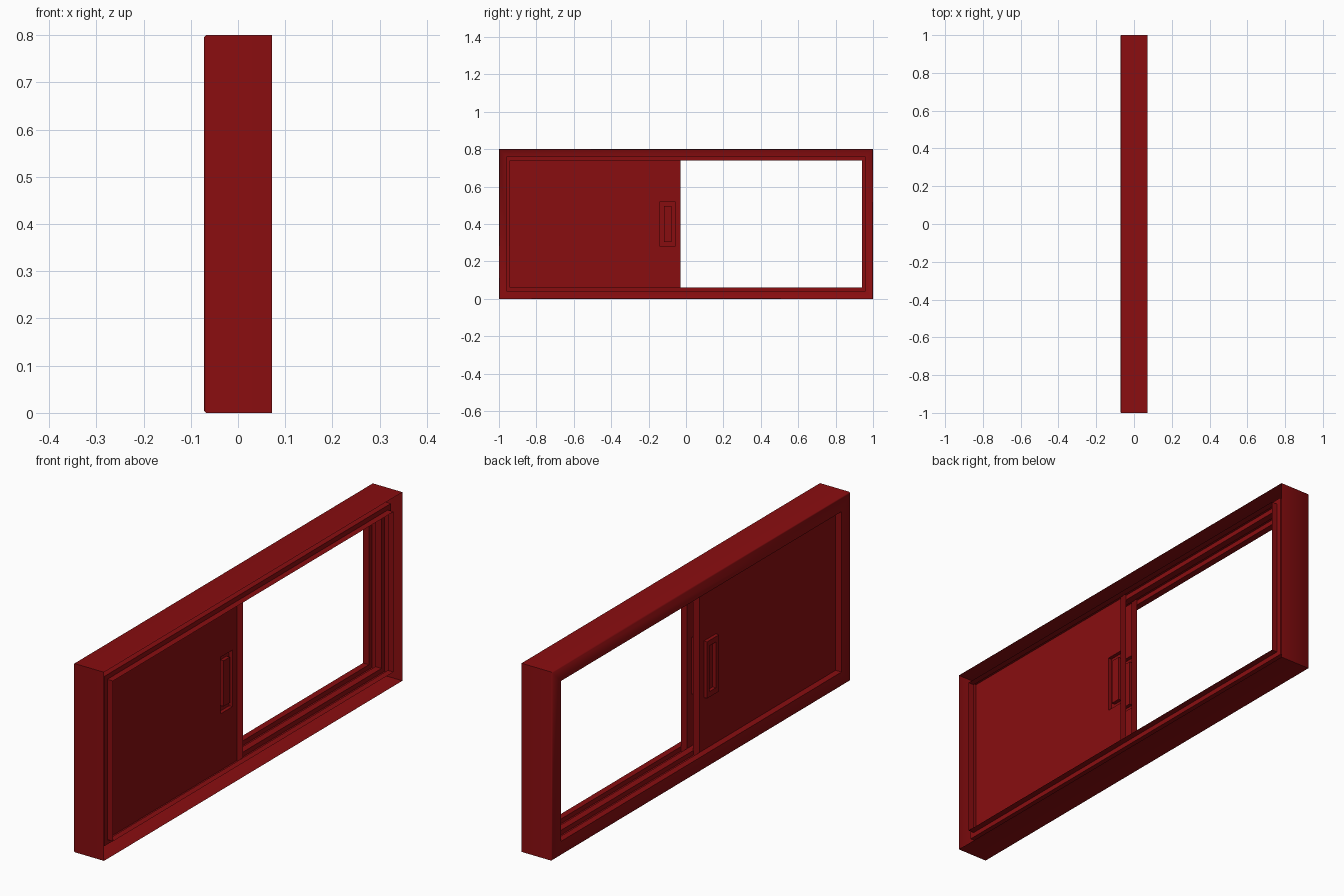
import bpy
import bmesh
import math

if "Cube" in bpy.data.objects:
    bpy.data.objects.remove(bpy.data.objects["Cube"], do_unlink=True)

# Single painted finish
red = bpy.data.materials.new("dark_red_paint")
red.use_nodes = True
COLOUR = (0.25, 0.004, 0.005, 1)
red.diffuse_color = COLOUR
red.node_tree.nodes["Principled BSDF"].inputs["Base Color"].default_value = COLOUR

HALF_DEPTH, HEIGHT = 0.0715, 0.8
LIP, GROOVE = 0.06, 0.04          # how far the lips and groove floors sit inside the frame
THICK = 0.03                      # sash thickness


def rect(y0, y1, z0, z1, x):
    """Four corners of an upright rectangle at depth x."""
    return [(x, y0, z0), (x, y1, z0), (x, y1, z1), (x, y0, z1)]


def loft(name, rects, cap):
    """Join successive rectangles with quads; optionally close the last one."""
    bm = bmesh.new()
    loops = [[bm.verts.new(p) for p in r] for r in rects]
    for a, b in zip(loops, loops[1:]):
        for i in range(4):
            j = (i + 1) % 4
            bm.faces.new((a[i], b[i], b[j], a[j]))
    if cap:
        bm.faces.new(loops[-1][::-1])
    mesh = bpy.data.meshes.new(name)
    bm.to_mesh(mesh)
    bm.free()
    mesh.materials.append(red)
    obj = bpy.data.objects.new(name, mesh)
    bpy.context.collection.objects.link(obj)
    bpy.ops.object.select_all(action="DESELECT")
    obj.select_set(True)
    bpy.context.view_layer.objects.active = obj
    bpy.ops.object.shade_smooth_by_angle(angle=math.radians(50))
    return obj


# Frame: open-backed shell with two sliding grooves, softened outer edge
BEVEL = 0.004
profile = [(0, HALF_DEPTH), (0, BEVEL - HALF_DEPTH), (BEVEL, -HALF_DEPTH), (LIP, -HALF_DEPTH)]
for start in (-0.044, 0.015):
    profile += [(LIP, start), (GROOVE, start), (GROOVE, start + THICK), (LIP, start + THICK)]
profile.append((LIP, HALF_DEPTH))
loft("frame", [rect(d - 1, 1 - d, d, HEIGHT - d, x) for d, x in profile], False)


# Sashes: open-backed trays, each with a raised pull rim
def sash(name, x):
    outer = (GROOVE - 1, -0.03, GROOVE, HEIGHT - GROOVE)
    pull = (-0.14, -0.06, 0.28, 0.52)
    well = (-0.118, -0.077, 0.303, 0.497)
    rim = x - 0.015
    steps = [(outer, x + THICK - 0.001), (outer, x), (pull, x),
             (pull, rim), (well, rim), (well, x)]
    loft(name, [rect(*r, depth) for r, depth in steps], True)


sash("outer_sliding_door", -0.042)
sash("inner_sliding_door", 0.0155)
